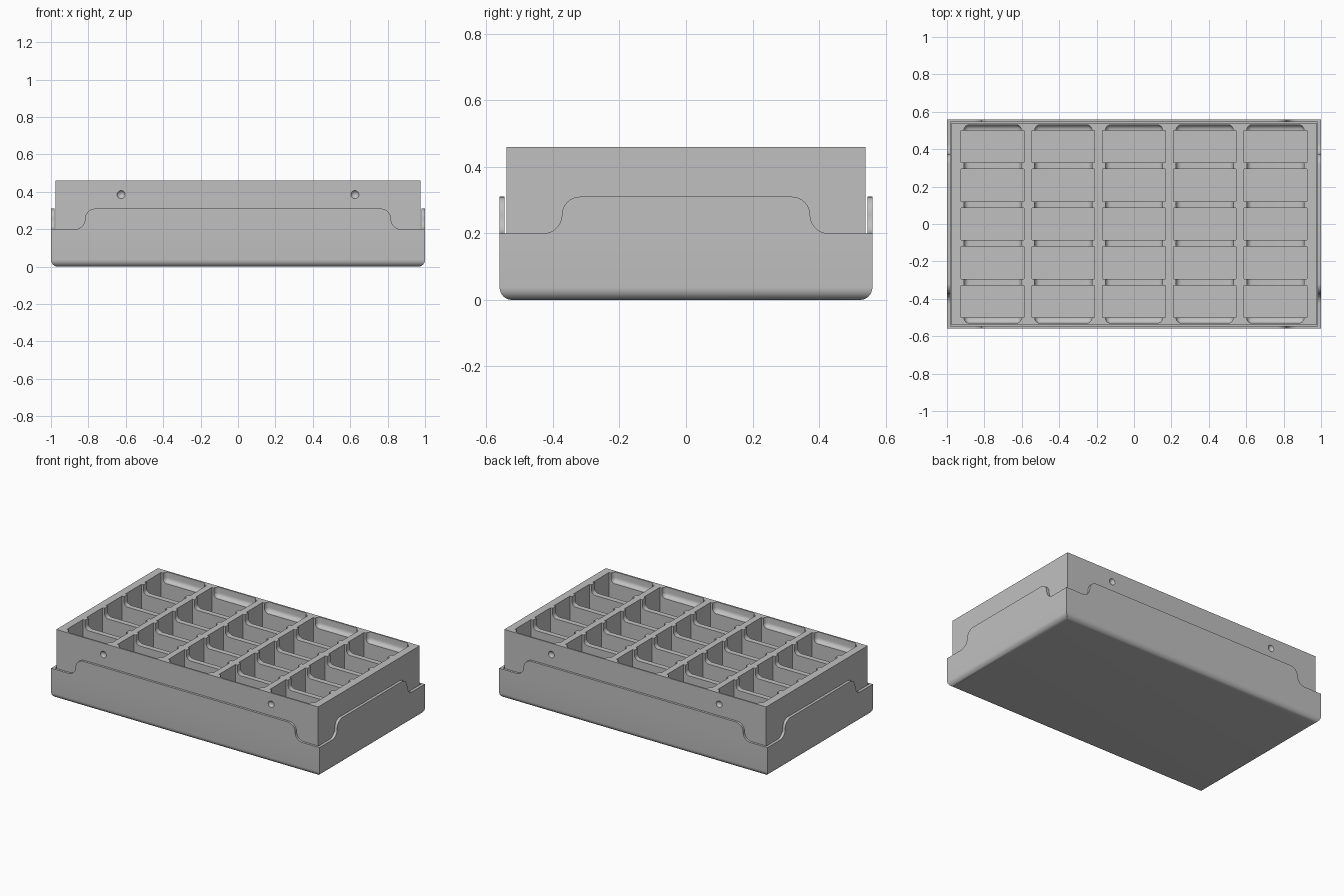
import bpy
import bmesh
import math
from mathutils import Matrix, Vector

if "Cube" in bpy.data.objects:
    bpy.data.objects.remove(bpy.data.objects["Cube"])

grey = bpy.data.materials.new("matte grey")
grey.use_nodes = True
colour = (0.53, 0.53, 0.53, 1)
grey.diffuse_color = colour
for node in grey.node_tree.nodes:
    if node.type == 'BSDF_PRINCIPLED':
        node.inputs["Base Color"].default_value = colour


def make_object(name, bm):
    bmesh.ops.recalc_face_normals(bm, faces=bm.faces[:])
    mesh = bpy.data.meshes.new(name)
    bm.to_mesh(mesh)
    bm.free()
    obj = bpy.data.objects.new(name, mesh)
    bpy.context.collection.objects.link(obj)
    mesh.materials.append(grey)
    return obj


def add_box(bm, low, high):
    low, high = Vector(low), Vector(high)
    matrix = Matrix.Translation((low + high) / 2) @ Matrix.Diagonal((*(high - low), 1))
    return bmesh.ops.create_cube(bm, size=1, matrix=matrix)["verts"]


def add_prism(bm, profile, place, near, far):
    """Extrude a closed (u, z) profile between two depths."""
    a = [bm.verts.new(place(u, near, z)) for u, z in profile]
    b = [bm.verts.new(place(u, far, z)) for u, z in profile]
    bm.faces.new(a)
    bm.faces.new(b[::-1])
    for i in range(len(a)):
        j = (i + 1) % len(a)
        bm.faces.new((a[i], b[i], b[j], a[j]))


def carve(target, cutter):
    cutter.hide_render = True
    mod = target.modifiers.new("carve", 'BOOLEAN')
    mod.operation = 'DIFFERENCE'
    mod.solver = 'EXACT'
    mod.object = cutter
    bpy.context.view_layer.objects.active = target
    bpy.ops.object.modifier_apply(modifier=mod.name)
    bpy.data.objects.remove(cutter)


HALF_X, HALF_Y = 1.0, 0.56          # outer tray
IN_X, IN_Y = 0.976, 0.54            # insert
GAP = 0.005
RIM, LOW_RIM, TOP = 0.31, 0.2, 0.46
FLOOR = 0.03

# Outer tray with a rounded bottom edge
bm = bmesh.new()
add_box(bm, (-HALF_X, -HALF_Y, 0), (HALF_X, HALF_Y, RIM))
bottom = [e for e in bm.edges if all(v.co.z < 0.01 for v in e.verts)]
bmesh.ops.bevel(bm, geom=bottom, offset=0.037, segments=8, profile=0.5, affect='EDGES')
tray = make_object("outer_tray", bm)

bm = bmesh.new()
add_box(bm, (-IN_X - GAP, -IN_Y - GAP, FLOOR), (IN_X + GAP, IN_Y + GAP, 1))
carve(tray, make_object("tray_cavity", bm))


# Lowered tray corners with S-shaped shoulders
def shoulder(start, end):
    r = (RIM - LOW_RIM) / 2
    mid = LOW_RIM + r
    steps = [i / 10 * math.pi / 2 for i in range(11)]
    lower = [(start + r - r * math.sin(t), mid - r * math.cos(t)) for t in steps]
    upper = [(start - r + r * math.cos(t), mid + r * math.sin(t)) for t in steps[1:]]
    return [(end, LOW_RIM)] + lower + upper + [(start - r, 0.4), (end, 0.4)]


def corner_cutter(name, start, end, near, far, swap):
    bm = bmesh.new()
    for su in (-1, 1):
        for sd in (-1, 1):
            def place(u, d, z):
                return (sd * d, su * u, z) if swap else (su * u, sd * d, z)
            add_prism(bm, shoulder(start, end), place, near, far)
    return make_object(name, bm)


carve(tray, corner_cutter("front_back_shoulders", 0.818, 1.2, IN_Y + 0.002, 0.7, False))
carve(tray, corner_cutter("side_shoulders", 0.373, 0.8, IN_X + 0.002, 1.2, True))

# Compartment insert
bm = bmesh.new()
add_box(bm, (-IN_X, -IN_Y, FLOOR + 0.004), (IN_X, IN_Y, TOP))
insert = make_object("compartment_insert", bm)

PITCH_X, PITCH_Y = 0.378, 0.2075
columns = [(i - 2) * PITCH_X for i in range(5)]
rows = [(i - 2) * PITCH_Y for i in range(5)]

# Five by five grid of deep pockets
bm = bmesh.new()
for x in columns:
    for y in rows:
        add_box(bm, (x - 0.168, y - 0.086, 0.06), (x + 0.168, y + 0.086, 0.7))
carve(insert, make_object("pockets", bm))

# Rounded finger channels that lower the cross walls and scoop the end walls
bm = bmesh.new()
for x in columns:
    add_box(bm, (x - 0.153, -0.53, TOP - 0.065), (x + 0.153, 0.53, 0.7))
edges = [e for e in bm.edges if not all(v.co.z > 0.6 for v in e.verts)]
bmesh.ops.bevel(bm, geom=edges, offset=0.028, segments=6, profile=0.5, affect='EDGES')
carve(insert, make_object("finger_channels", bm))

# Round dimples on the front and back
bm = bmesh.new()
for x in (-0.625, 0.625):
    for y in (-1, 1):
        bmesh.ops.create_uvsphere(bm, u_segments=24, v_segments=16, radius=0.025,
                                  matrix=Matrix.Translation((x, y * (IN_Y + 0.012), 0.385)))
carve(insert, make_object("dimples", bm))

# Smooth rounded areas, keep hard edges
bpy.ops.object.select_all(action='DESELECT')
for obj in (tray, insert):
    obj.select_set(True)
bpy.context.view_layer.objects.active = tray
bpy.ops.object.shade_smooth_by_angle(angle=math.radians(30))
